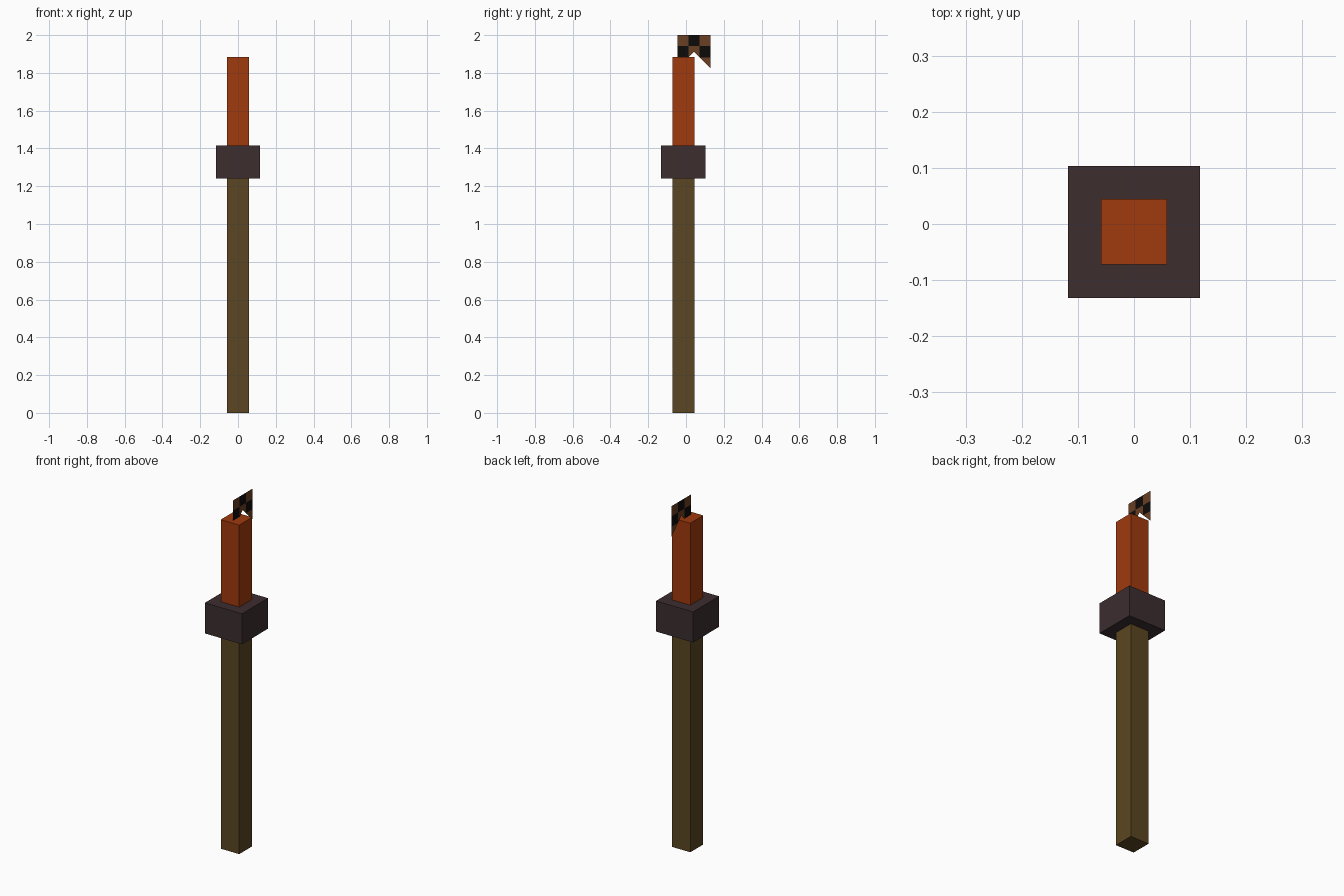
import bpy, bmesh, math
from mathutils import Vector

if "Cube" in bpy.data.objects:
    bpy.data.objects.remove(bpy.data.objects["Cube"])


def material(name, rgb):
    m = bpy.data.materials.new(name)
    m.diffuse_color = (*rgb, 1)
    m.use_nodes = True
    m.node_tree.nodes["Principled BSDF"].inputs["Base Color"].default_value = m.diffuse_color
    return m


WOOD = material("olive wood", (0.105, 0.061, 0.016))
ORANGE = material("burnt orange", (0.352, 0.042, 0.004))
DARK = material("dark plum grey", (0.045, 0.026, 0.028))
BROWN = material("flag brown", (0.138, 0.049, 0.017))
BLACK = material("flag black", (0.004, 0.003, 0.003))

CY = -0.014  # the post sits slightly in front of the origin


def add_object(name, bm, mats):
    me = bpy.data.meshes.new(name)
    bm.to_mesh(me)
    bm.free()
    for m in mats:
        me.materials.append(m)
    ob = bpy.data.objects.new(name, me)
    bpy.context.collection.objects.link(ob)


def square_post(name, width, z0, z1, mat):
    bm = bmesh.new()
    bmesh.ops.create_cube(bm, size=1)
    for v in bm.verts:
        v.co = (v.co.x * width, v.co.y * width + CY, z0 + (v.co.z + 0.5) * (z1 - z0))
    add_object(name, bm, [mat])


# Shaft, collar and tip
square_post("shaft", 0.117, 0.0, 1.24, WOOD)
square_post("collar", 0.235, 1.24, 1.415, DARK)
square_post("tip", 0.117, 1.415, 1.885, ORANGE)

# Flat swallow-tailed pennant with a 3 x 3 check
SIDE, Y0, TOP = 0.176, -0.045, 2.0
CELL = SIDE / 3
apex = Vector((0, Y0 + SIDE / 2, TOP - SIDE / 2))
bm = bmesh.new()
rows = [[bm.verts.new((0, Y0 + i * CELL, TOP - j * CELL)) for i in range(4)] for j in range(4)]
for j in range(3):
    for i in range(3):
        f = bm.faces.new((rows[j][i], rows[j + 1][i], rows[j + 1][i + 1], rows[j][i + 1]))
        f.material_index = (i + j) % 2

# Cut the notch along both diagonals and drop the lower wedge
for s in (1, -1):
    bmesh.ops.bisect_plane(bm, geom=bm.verts[:] + bm.edges[:] + bm.faces[:],
                           dist=1e-5, plane_co=apex, plane_no=(0, s, 1))


def in_notch(f):
    c = f.calc_center_median() - apex
    return c.z < -abs(c.y)


bmesh.ops.delete(bm, geom=[f for f in bm.faces if in_notch(f)], context='FACES')
add_object("pennant", bm, [BROWN, BLACK])
